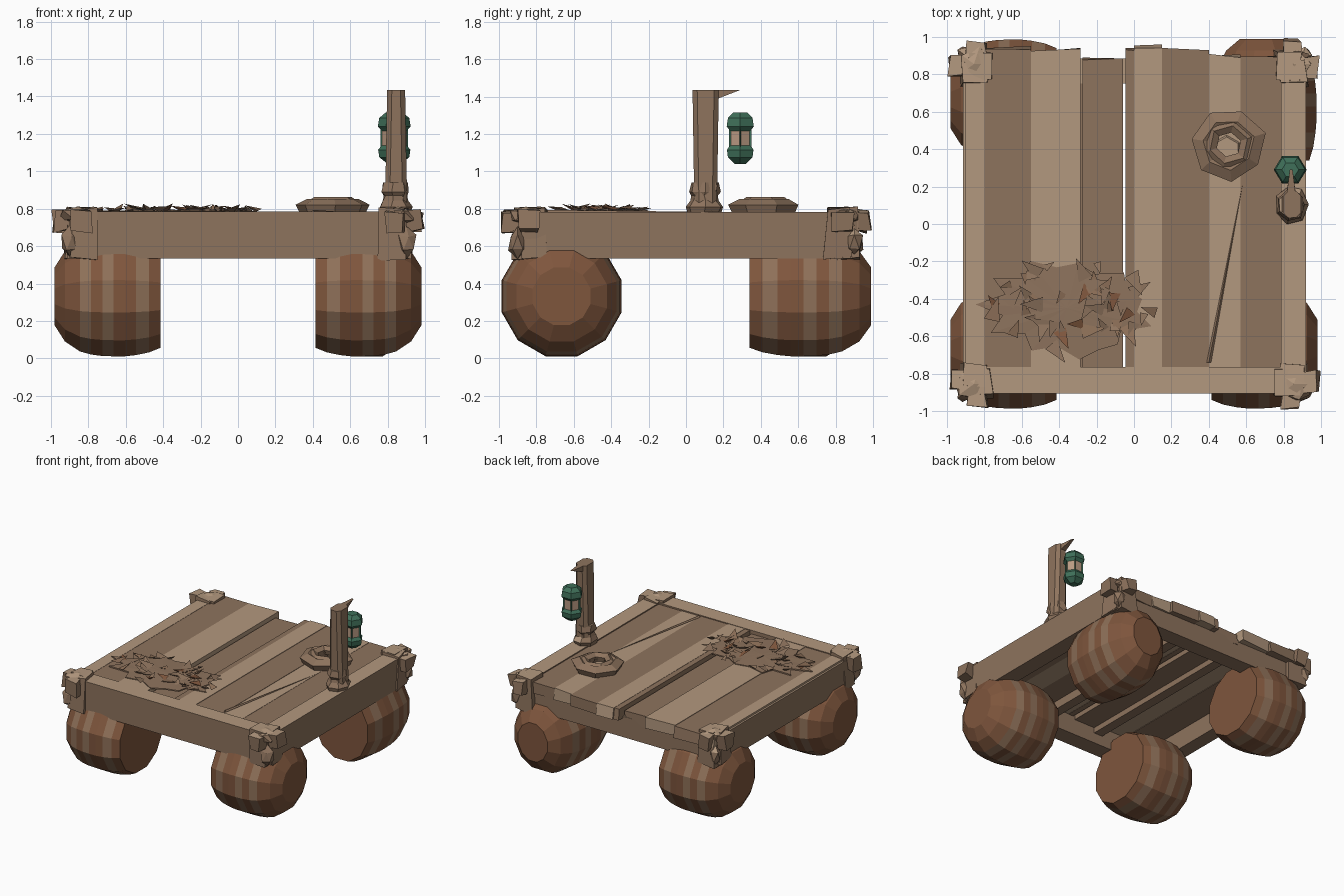
import bpy, bmesh, math, random
from mathutils import Vector, Matrix

if "Cube" in bpy.data.objects:
    bpy.data.objects.remove(bpy.data.objects["Cube"])

random.seed(4)
R = random.uniform


def mat(name, c):
    m = bpy.data.materials.new(name)
    m.diffuse_color = (*c, 1)
    m.use_nodes = True
    m.node_tree.nodes["Principled BSDF"].inputs["Base Color"].default_value = m.diffuse_color
    return m


TAN = mat("light_wood", (0.45, 0.315, 0.21))
WOOD = mat("mid_wood", (0.27, 0.172, 0.11))
BARREL = mat("barrel_brown", (0.21, 0.092, 0.046))
BAND = mat("barrel_band", (0.27, 0.162, 0.098))
GREEN = mat("lantern_green", (0.05, 0.16, 0.10))
GLASS = mat("lantern_glass", (0.50, 0.33, 0.23))


def finish(bm, name, mats):
    bmesh.ops.recalc_face_normals(bm, faces=bm.faces)
    me = bpy.data.meshes.new(name)
    bm.to_mesh(me)
    bm.free()
    for m in mats:
        me.materials.append(m)
    ob = bpy.data.objects.new(name, me)
    bpy.context.collection.objects.link(ob)
    return ob


def add_box(bm, lo, hi, jit=0.0, taper=1.0):
    """Box between two corners, with optional jitter and top taper."""
    c = [(a + b) / 2 for a, b in zip(lo, hi)]
    vs = bmesh.ops.create_cube(bm, size=1)["verts"]
    for v in vs:
        k = taper if v.co.z > 0 else 1
        v.co = Vector([c[i] + v.co[i] * (hi[i] - lo[i]) * (k if i < 2 else 1) + R(-jit, jit)
                       for i in range(3)])
    return vs


def light_top(bm):
    bm.normal_update()
    for f in bm.faces:
        f.material_index = 1 if f.normal.z > 0.6 else 0


def lathe(bm, profile, n, place, phase=0.0):
    """Rings of (t, radius) placed by a function; returns the face strips."""
    rings = [[bm.verts.new(place(t, r * math.cos(phase + math.tau * i / n),
                                 r * math.sin(phase + math.tau * i / n)))
              for i in range(n)] for t, r in profile]
    strips = []
    for a, b in zip(rings, rings[1:]):
        strips.append([bm.faces.new((a[i], a[(i + 1) % n], b[(i + 1) % n], b[i])) for i in range(n)])
    bm.faces.new(rings[0])
    bm.faces.new(rings[-1])
    return strips


# --- Barrels: flat inner end, rounded outer end, painted bands ---
PROFILE = [(0, .285), (.06, .31), (.13, .325), (.19, .332), (.25, .332), (.31, .33),
           (.37, .322), (.43, .305), (.51, .25), (.565, .16)]
for name, sx, sy in (("front_left", -1, -1), ("front_right", 1, -1),
                     ("back_left", -1, 1), ("back_right", 1, 1)):
    bm = bmesh.new()
    if name == "back_right":   # this barrel lies the other way
        place = lambda t, a, b: (0.70 + a * 0.86, 0.34 + t * 1.15, 0.332 + b)
    else:
        place = lambda t, a, b, sx=sx, sy=sy: (sx * (0.415 + t), sy * 0.665 + a, 0.332 + b)
    strips = lathe(bm, PROFILE, 12, place, math.pi / 12)
    for k in (1, 4, 6):
        for f in strips[k]:
            f.material_index = 1
    finish(bm, name + "_barrel", [BARREL, BAND])

# --- Deck planks: (x0, x1, back end, top, material) ---
PLANKS = [(-.90, -.80, .92, .780, TAN), (-.80, -.55, .94, .778, WOOD), (-.55, -.285, .93, .782, TAN),
          (-.275, -.06, .885, .755, WOOD), (-.045, .00, .93, .780, WOOD), (.00, .15, .95, .782, TAN),
          (.15, .40, .94, .778, WOOD), (.40, .57, .90, .775, TAN), (.57, .79, .89, .773, WOOD)]
for i, (x0, x1, ye, top, m) in enumerate(PLANKS):
    bm = bmesh.new()
    vs = add_box(bm, (x0, -.80, top - .09), (x1, ye, top))
    for v in vs:
        if v.co.y > 0:
            v.co.y += R(-.012, .012)
    finish(bm, f"deck_plank_{i + 1}", [m])

# --- Frame beams round the deck ---
for name, lo, hi in (("front_beam", (-.90, -.905, .535), (.90, -.765, .785)),
                     ("back_beam", (-.90, .75, .535), (.90, .885, .705)),
                     ("left_beam", (-.915, -.88, .535), (-.80, .88, .765)),
                     ("right_beam", (.785, -.88, .535), (.92, .88, .782))):
    bm = bmesh.new()
    add_box(bm, lo, hi)
    light_top(bm)
    finish(bm, name, [WOOD, TAN])

# --- Under-deck joists ---
bm = bmesh.new()
for x in (-.29, .16):
    add_box(bm, (x - .04, -.77, .62), (x + .04, .76, .70))
finish(bm, "deck_joists", [WOOD])

# --- Corner lashings: crossed rope wraps and beam stubs ---
for name, sx, sy in (("front_left", -1, -1), ("front_right", 1, -1),
                     ("back_left", -1, 1), ("back_right", 1, 1)):
    bm = bmesh.new()

    def wrap(x0, x1, y0, y1, z0, z1, j=.014, t=1.0):
        add_box(bm, (min(sx * x0, sx * x1), min(sy * y0, sy * y1), z0),
                (max(sx * x0, sx * x1), max(sy * y0, sy * y1), z1), j, t)
    wrap(.90, .985, .79, .89, .68, .785)          # stub on the side
    wrap(.79, .89, .90, .98, .68, .785)           # stub on the end
    wrap(.75, .90, .76, .925, .53, .80, .012, .85)  # wrap round cross beam
    wrap(.77, .93, .74, .88, .54, .80, .012, .85)  # wrap round side beam
    ico = bmesh.ops.create_icosphere(bm, subdivisions=1, radius=1)["verts"]
    for v in ico:                                  # top knot
        k = R(.8, 1.15)
        v.co = Vector((sx * .855 + v.co.x * .10 * k, sy * .855 + v.co.y * .10 * k, .765 + v.co.z * .055 * k))
    ico = bmesh.ops.create_icosphere(bm, subdivisions=1, radius=1)["verts"]
    for v in ico:                                  # hanging knot
        k = R(.75, 1.1)
        v.co = Vector((sx * .90 + v.co.x * .055 * k, sy * .90 + v.co.y * .055 * k, .62 + v.co.z * .085 * k))
    light_top(bm)
    finish(bm, name + "_lashing", [WOOD, TAN])

# --- Lantern post, its rope base and top hook ---
bm = bmesh.new()
add_box(bm, (.785, .045, .78), (.905, .165, 1.435), 0, .8)
for v in bm.verts:
    if v.co.z > 1.3:
        v.co.y = .035 if v.co.y < .1 else .175
bmesh.ops.bevel(bm, geom=[e for e in bm.edges if abs(e.verts[0].co.z - e.verts[1].co.z) > .3],
                offset=.025, segments=1, affect='EDGES')
finish(bm, "lantern_post", [WOOD])

bm = bmesh.new()
lathe(bm, [(.775, .095), (.81, .11), (.845, .085), (.87, .075), (.89, .09), (.94, .082)], 7,
      lambda t, a, b: (.84 + a * .85 + R(-.006, .006), .10 + b * .95 + R(-.006, .006), t))
light_top(bm)
finish(bm, "post_rope", [WOOD, TAN])

bm = bmesh.new()
hook = [[bm.verts.new((x, y, z)) for y, z in ((.15, 1.435), (.29, 1.435), (.16, 1.385))]
        for x in (.815, .865)]
for v in (hook[0][1], hook[1][1]):
    v.co.x = .84 + (v.co.x - .84) * .3
bm.faces.new(hook[0])
bm.faces.new(hook[1])
for i in range(3):
    j = (i + 1) % 3
    bm.faces.new((hook[0][i], hook[0][j], hook[1][j], hook[1][i]))
finish(bm, "post_hook", [WOOD])

# --- Lantern with inset panes ---
bm = bmesh.new()
strips = lathe(bm, [(1.04, .035), (1.075, .08), (1.115, .086), (1.13, .074), (1.225, .074),
                    (1.24, .088), (1.285, .08), (1.315, .045)], 6,
               lambda t, a, b: (.835 + a, .29 + b * .95, t))
bm.normal_update()
bmesh.ops.recalc_face_normals(bm, faces=bm.faces)
panes = strips[3]
bmesh.ops.inset_individual(bm, faces=panes, thickness=.012, depth=-.006)
for f in panes:
    f.material_index = 1
finish(bm, "lantern", [GREEN, GLASS])

# --- Coil of rope: two squashed rings and a light centre ---
for name, big, small, h, z, n in (("outer_coil", .135, .065, .045, .808, 7),
                                  ("inner_coil", .105, .04, .035, .828, 6)):
    bm = bmesh.new()
    rings = []
    for i in range(n):
        a, k = math.tau * i / n + .3, R(.95, 1.06)
        rings.append([bm.verts.new((.505 + math.cos(a) * k * (big + small * math.cos(b)),
                                    .425 + math.sin(a) * k * (big + small * math.sin(b + math.pi / 2)),
                                    z + h * math.sin(b)))
                      for b in (j * math.tau / 5 + .3 for j in range(5))])
    for i in range(n):
        p, q = rings[i], rings[(i + 1) % n]
        for j in range(5):
            bm.faces.new((p[j], p[(j + 1) % 5], q[(j + 1) % 5], q[j]))
    finish(bm, "rope_" + name, [WOOD])
bm = bmesh.new()
bmesh.ops.create_cone(bm, cap_ends=True, segments=6, radius1=.08, radius2=.07, depth=.02,
                      matrix=Matrix.Translation((.495, .395, .785)))
finish(bm, "coil_centre", [TAN])

# --- Loose rope tail running across the deck ---
bm = bmesh.new()
a, b = Vector((.58, .21, .782)), Vector((.40, -.74, .782))
tail = [bm.verts.new(p) for p in (a, b + Vector((-.012, 0, 0)), b + Vector((.012, 0, 0)),
                                  b + Vector((0, 0, .012)))]
for t in ((0, 1, 2), (0, 1, 3), (0, 2, 3), (1, 2, 3)):
    bm.faces.new([tail[i] for i in t])
finish(bm, "rope_tail", [WOOD])

# --- Torn net heap: jagged flat patch with upturned shards ---
bm = bmesh.new()
edge = []
for i in range(22):
    a = math.tau * i / 22
    k = R(.86, 1.06) if i % 2 else R(.72, .92)
    edge.append((-.36 + math.cos(a) * .47 * k, -.45 + math.sin(a) * .27 * k - math.cos(a) * .02))
low = [bm.verts.new((x, y, .778)) for x, y in edge]
top = [bm.verts.new((x, y, .788)) for x, y in edge]
mid = bm.verts.new((-.36, -.45, .795))
for i in range(22):
    j = (i + 1) % 22
    bm.faces.new((low[i], low[j], top[j], top[i]))
    bm.faces.new((top[i], top[j], mid))
finish(bm, "net_patch", [WOOD])

bm = bmesh.new()
for i in range(48):
    a, k = R(0, math.tau), math.sqrt(R(.05, 1))
    c = Vector((-.33 + math.cos(a) * .44 * k, -.45 + math.sin(a) * .25 * k, .79))
    s, d = R(.03, .075), R(0, math.tau)
    vs = [bm.verts.new(c + Vector((math.cos(d + u) * s * w, math.sin(d + u) * s * w, z)))
          for u, w, z in ((0, 1.3, R(.01, .038)), (2.2, .8, 0), (4, .7, R(0, .02)), (1, .1, -.008))]
    m = random.choice((0, 0, 0, 1, 2))
    for t in ((0, 1, 2), (0, 1, 3), (1, 2, 3), (0, 2, 3)):
        bm.faces.new([vs[q] for q in t]).material_index = m
finish(bm, "net_shards", [WOOD, BARREL, BAND])
